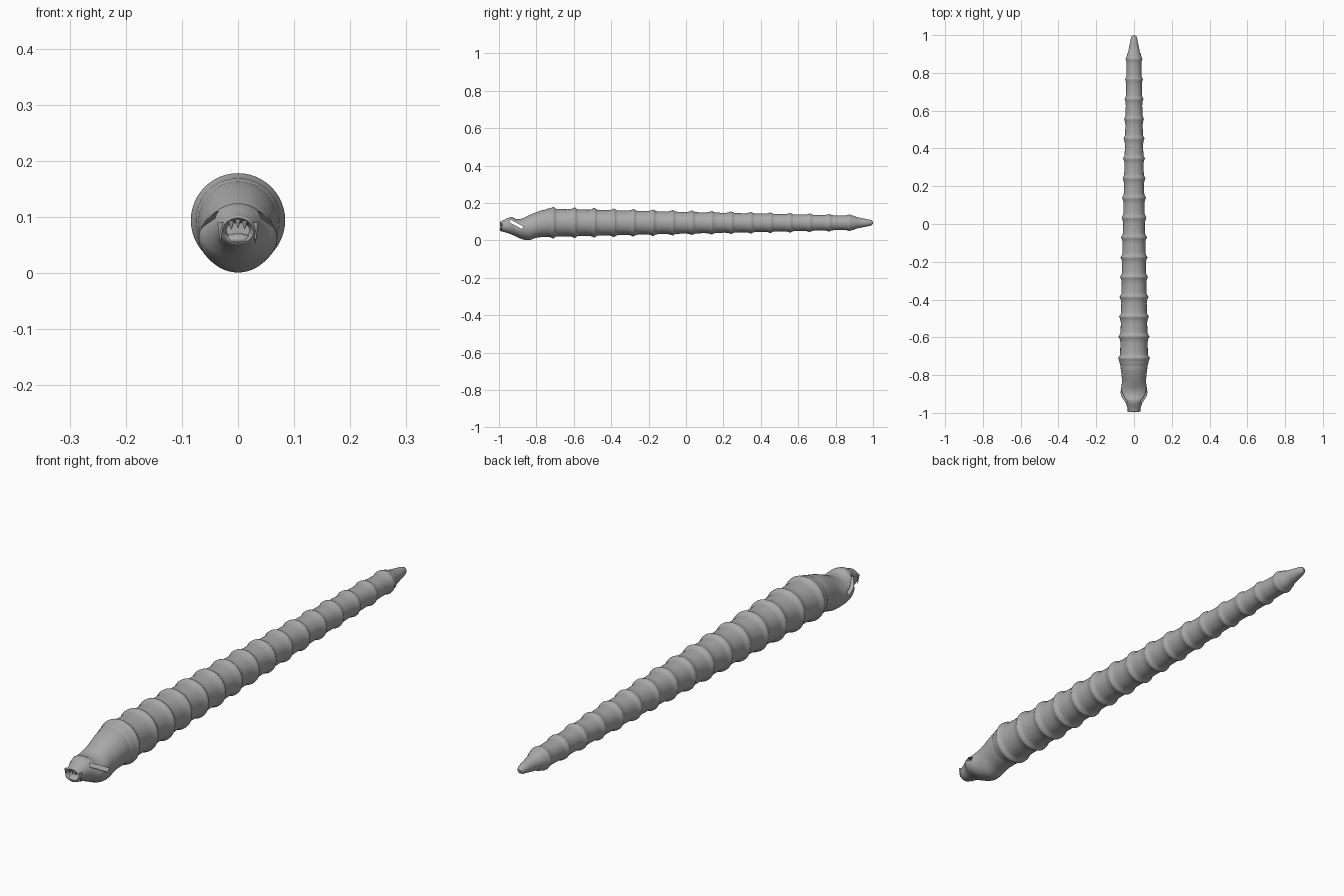
import bpy, math
from mathutils import Vector

if "Cube" in bpy.data.objects:
    bpy.data.objects.remove(bpy.data.objects["Cube"])

SIDES = 48

def material(name, c):
    m = bpy.data.materials.new(name)
    m.diffuse_color = (*c, 1)
    m.use_nodes = True
    m.node_tree.nodes["Principled BSDF"].inputs["Base Color"].default_value = m.diffuse_color
    return m

grey = material("plain grey", (0.4, 0.4, 0.4))

def make(name, verts, faces):
    me = bpy.data.meshes.new(name)
    me.from_pydata(verts, [], faces)
    me.materials.append(grey)
    ob = bpy.data.objects.new(name, me)
    bpy.context.collection.objects.link(ob)
    me.shade_smooth()
    return ob

def loft(name, stations):
    """Elliptical sections (y, half width, bottom z, top z), capped at both ends."""
    verts, faces = [], []
    for y, rx, zb, zt in stations:
        for i in range(SIDES):
            a = 2 * math.pi * i / SIDES
            verts.append((rx * math.cos(a), y, (zb + zt) / 2 + (zt - zb) / 2 * math.sin(a)))
    n = len(stations)
    for s in range(n - 1):
        for i in range(SIDES):
            j = (i + 1) % SIDES
            faces.append((s * SIDES + i, s * SIDES + j, (s + 1) * SIDES + j, (s + 1) * SIDES + i))
    faces.append(tuple(range(SIDES - 1, -1, -1)))
    faces.append(tuple(range((n - 1) * SIDES, n * SIDES)))
    return make(name, verts, faces)

def smooth_path(pts, steps=4):
    """Catmull-Rom interpolation of the stations."""
    p = [Vector(q) for q in pts]
    p = [p[0]] + p + [p[-1]]
    out = []
    for a, b, c, d in zip(p, p[1:], p[2:], p[3:]):
        for k in range(steps):
            t = k / steps
            out.append(tuple(0.5 * (2 * b + (c - a) * t + (2 * a - 5 * b + 4 * c - d) * t * t
                                    + (3 * b - a - 3 * c + d) * t ** 3)))
    return out + [tuple(p[-1])]

# Segmented body: tapering tube with a raised collar at each joint
def base(y):
    return 0.074 - (y + 0.71) * 0.0228

stations = []
def ring(y, r):
    stations.append((y, r, 0.094 - r, 0.094 + r))

ring(-0.76, 0.066)
joints = [-0.71, -0.595] + [-0.49 + 0.1047 * i for i in range(13)] + [0.875]
for y in joints:
    h = 0.010 - 0.0025 * (y + 0.71)
    for dy, k in ((-0.034, 0), (-0.02, 0.18), (-0.009, 0.6), (-0.002, 1), (0.003, 0.95),
                  (0.009, 0.45), (0.016, 0.1), (0.024, 0)):
        ring(y + dy, base(y + dy) + h * k)
# Tail point
for y, r in ((0.91, 0.031), (0.94, 0.025), (0.97, 0.019), (0.985, 0.016), (0.994, 0.012), (1.0, 0.005)):
    ring(y, r)
body = loft("segmented_body", stations)

# Head with neck, cheeks, brow and open mouth cavity
outer = smooth_path([
    (-0.715, 0.073, 0.02, 0.166), (-0.76, 0.071, 0.018, 0.163), (-0.80, 0.066, 0.014, 0.151),
    (-0.84, 0.064, 0.001, 0.134), (-0.88, 0.070, 0.008, 0.116), (-0.91, 0.068, 0.021, 0.115),
    (-0.93, 0.055, 0.030, 0.124), (-0.95, 0.043, 0.038, 0.121), (-0.975, 0.035, 0.045, 0.108),
    (-0.993, 0.030, 0.050, 0.101)])
cavity = [(-0.995, 0.028, 0.053, 0.098), (-0.99, 0.025, 0.058, 0.094), (-0.955, 0.021, 0.063, 0.09)]
head = loft("head", list(reversed(outer + cavity)))

# Slit behind each side of the jaw, cut right through
bpy.ops.mesh.primitive_cube_add(size=1, location=(0, -0.908, 0.086), rotation=(math.radians(-28), 0, 0))
cutter = bpy.context.object
cutter.name = "slit_cutter"
cutter.scale = (0.3, 0.078, 0.015)
bevel = cutter.modifiers.new("round", 'BEVEL')
bevel.width = 0.004
cutter.hide_render = True
cut = head.modifiers.new("slit", 'BOOLEAN')
cut.object = cutter
cut.operation = 'DIFFERENCE'
cut.solver = 'EXACT'
bpy.context.view_layer.objects.active = head
head.select_set(True)
cutter.select_set(False)
bpy.ops.object.modifier_apply(modifier="slit")
bpy.data.objects.remove(cutter, do_unlink=True)

# Lower lip
bpy.ops.mesh.primitive_uv_sphere_add(segments=24, ring_count=12, radius=1, location=(0, -0.976, 0.06))
lip = bpy.context.object
lip.name = "lower_lip"
lip.scale = (0.024, 0.02, 0.011)
lip.data.materials.append(grey)

def cone(name, loc, r, depth):
    bpy.ops.mesh.primitive_cone_add(vertices=12, radius1=0.0005, radius2=r, depth=depth, location=loc)
    ob = bpy.context.object
    ob.name = name
    ob.data.materials.append(grey)
    return ob

# Teeth and side fangs
parts = [lip, cone("middle_tooth", (0, -0.991, 0.088), 0.006, 0.016)]
for s in (-1, 1):
    parts.append(cone("upper_tooth", (s * 0.012, -0.99, 0.086), 0.006, 0.016))
    parts.append(cone("side_fang", (s * 0.031, -0.986, 0.072), 0.006, 0.036))

bpy.ops.object.select_all(action='DESELECT')
for ob in [body, head] + parts:
    ob.select_set(True)
bpy.context.view_layer.objects.active = head
bpy.ops.object.shade_smooth_by_angle(angle=math.radians(40))
